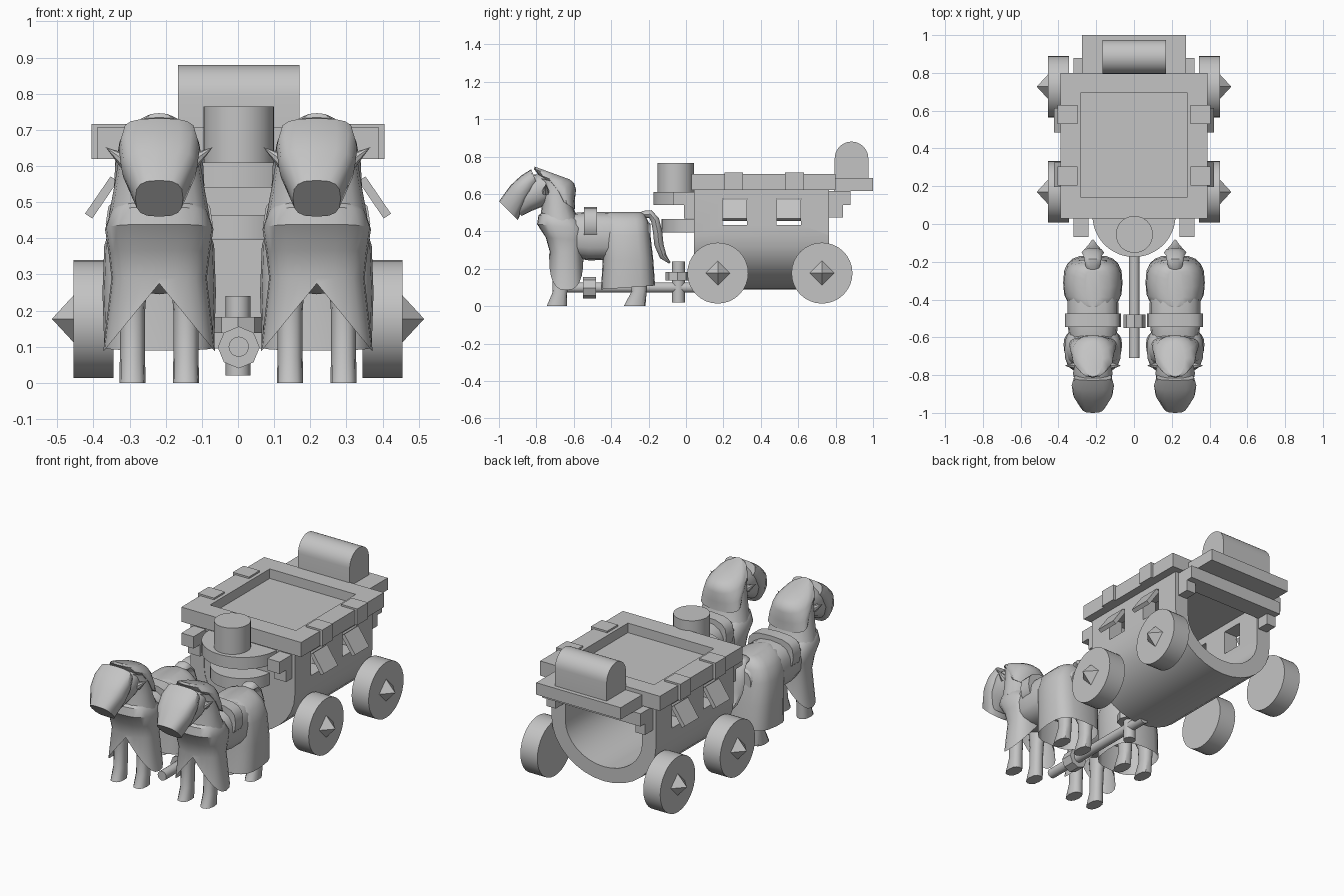
import bpy, bmesh, math
from mathutils import Matrix, Vector

if "Cube" in bpy.data.objects:
    bpy.data.objects.remove(bpy.data.objects["Cube"])

grey = bpy.data.materials.new("plain_grey")
grey.diffuse_color = (0.55, 0.55, 0.55, 1)
grey.use_nodes = True
grey.node_tree.nodes["Principled BSDF"].inputs["Base Color"].default_value = grey.diffuse_color


def finish(name, bm, smooth=True):
    bmesh.ops.recalc_face_normals(bm, faces=bm.faces)
    me = bpy.data.meshes.new(name)
    bm.to_mesh(me)
    bm.free()
    me.materials.append(grey)
    ob = bpy.data.objects.new(name, me)
    bpy.context.collection.objects.link(ob)
    if smooth:
        bpy.ops.object.select_all(action='DESELECT')
        ob.select_set(True)
        bpy.context.view_layer.objects.active = ob
        bpy.ops.object.shade_smooth_by_angle(angle=math.radians(38))
    return ob


def box(name, x0, x1, y0, y1, z0, z1):
    bm = bmesh.new()
    m = Matrix.Translation(((x0 + x1) / 2, (y0 + y1) / 2, (z0 + z1) / 2))
    m = m @ Matrix.Diagonal((abs(x1 - x0), y1 - y0, z1 - z0, 1))
    bmesh.ops.create_cube(bm, size=1, matrix=m)
    return finish(name, bm, False)


def cyl(name, c, r, depth, axis='Z', n=32, r2=None):
    rot = {'X': Matrix.Rotation(math.pi / 2, 4, 'Y'),
           'Y': Matrix.Rotation(math.pi / 2, 4, 'X'), 'Z': Matrix()}[axis]
    bm = bmesh.new()
    bmesh.ops.create_cone(bm, cap_ends=True, segments=n, radius1=r,
                          radius2=r if r2 is None else r2, depth=depth,
                          matrix=Matrix.Translation(c) @ rot)
    return finish(name, bm)


def extrude(name, pts, vec, to3d):
    """Extrude a flat outline along a vector."""
    bm = bmesh.new()
    f = bm.faces.new([bm.verts.new(to3d(a, b)) for a, b in pts])
    r = bmesh.ops.extrude_face_region(bm, geom=[f])
    bmesh.ops.translate(bm, vec=vec, verts=[v for v in r['geom'] if isinstance(v, bmesh.types.BMVert)])
    return finish(name, bm)


def loft(name, x, stations, n=16, power=0.85, hem=None, open_start=False):
    """Skin rings (y, z, half width, half depth, pitch) centred on x."""
    bm = bmesh.new()
    rings = []
    for i, (y, z, w, d, p) in enumerate(stations):
        ring = []
        for k in range(n):
            a = 2 * math.pi * k / n
            c, s = (math.copysign(abs(t) ** power, t) for t in (math.cos(a), math.sin(a)))
            v = Vector((x + c * w, y + s * d * math.cos(math.radians(p)),
                        z + s * d * math.sin(math.radians(p))))
            if hem and i == 0:
                v.z = hem(abs(c * w))
            ring.append(bm.verts.new(v))
        rings.append(ring)
    for a, b in zip(rings, rings[1:]):
        for k in range(n):
            bm.faces.new((a[k], a[(k + 1) % n], b[(k + 1) % n], b[k]))
    if not open_start:
        bm.faces.new(rings[0])
    bm.faces.new(rings[-1])
    return finish(name, bm)


# Wagon body: open-backed thick U shell with four window holes
def u_curve(w, h, n=16):
    return [(-w * math.cos(math.pi * k / n), 0.38 - h * math.sin(math.pi * k / n)) for k in range(n + 1)]


outer = [(-0.34, 0.62)] + u_curve(0.34, 0.29) + [(0.34, 0.62)]
inner = [(-0.25, 0.62)] + u_curve(0.25, 0.205) + [(0.25, 0.62)]
body = extrude("wagon_body", outer + inner[::-1], (0, 0.722, 0), lambda a, b: (a, 0.043, b))
extrude("front_wall", inner, (0, 0.05, 0), lambda a, b: (a, 0.045, b))
for y in (0.26, 0.55):
    cutter = box("window_cutter", -0.5, 0.5, y - 0.065, y + 0.065, 0.435, 0.575)
    cutter.hide_render = True
    cutter.hide_viewport = True
    mod = body.modifiers.new("window", 'BOOLEAN')
    mod.operation = 'DIFFERENCE'
    mod.object = cutter
    mod.solver = 'EXACT'

# Roof slab with raised square-edged rim
box("roof_panel", -0.30, 0.30, 0.12, 0.715, 0.62, 0.65)
for s in (-1, 1):
    box("roof_side_rim", s * 0.28, s * 0.39, 0.03, 0.80, 0.62, 0.706)
box("roof_front_rim", -0.28, 0.28, 0.03, 0.14, 0.62, 0.706)
box("roof_back_rim", -0.28, 0.28, 0.695, 0.80, 0.62, 0.706)

# Rear shelf, ledge and arched chest
box("rear_shelf", -0.275, 0.275, 0.79, 1.0, 0.615, 0.685)
box("rear_ledge", -0.32, 0.32, 0.765, 0.88, 0.54, 0.615)
arch = [(0.795, 0.685)] + [(0.885 - 0.09 * math.cos(math.pi * k / 16), 0.79 + 0.09 * math.sin(math.pi * k / 16))
                           for k in range(17)] + [(0.975, 0.685)]
extrude("chest", arch, (0.336, 0, 0), lambda a, b: (-0.166, a, b))


# Driver seat, foot board and barrel
def half_disc(name, r, z0, z1):
    pts = [(r * math.cos(math.pi * k / 24), 0.045 - r * math.sin(math.pi * k / 24)) for k in range(25)]
    extrude(name, pts, (0, 0, z1 - z0), lambda a, b: (a, b, z0))


half_disc("seat", 0.22, 0.54, 0.61)
half_disc("foot_board", 0.175, 0.395, 0.465)
cyl("barrel", (0.002, -0.055, 0.687), 0.098, 0.155)

for s in (-1, 1):
    # Brackets, roof clips, window flaps
    box("front_bracket", s * 0.24, s * 0.32, -0.07, 0.045, 0.54, 0.61)
    box("front_bracket_step", s * 0.24, s * 0.32, -0.01, 0.045, 0.47, 0.54)
    box("rear_bracket_step", s * 0.26, s * 0.32, 0.765, 0.84, 0.475, 0.54)
    for y in (0.255, 0.58):
        box("roof_clip", s * 0.30, s * 0.405, y - 0.05, y + 0.05, 0.62, 0.716)
    for y in (0.26, 0.55):
        bm = bmesh.new()
        m = Matrix.Translation((s * 0.378, y, 0.513)) @ Matrix.Rotation(-s * 0.6, 4, 'Y')
        bmesh.ops.create_cube(bm, size=1, matrix=m @ Matrix.Diagonal((0.024, 0.13, 0.125, 1)))
        finish("window_flap", bm, False)
    # Wheels with pyramid hubs
    for y in (0.17, 0.727):
        cyl("wheel", (s * 0.40, y, 0.177), 0.163, 0.11, 'X')
        r = (0.065, 0) if s > 0 else (0, 0.065)
        cyl("hub", (s * 0.485, y, 0.177), r[0], 0.06, 'X', 4, r[1])

# Draw pole, collars and hitch pin
cyl("draw_pole", (0.002, -0.31, 0.10), 0.028, 0.80, 'Y', 16)
cyl("pole_collar", (0.002, -0.515, 0.098), 0.058, 0.07, 'Y', 8)
cyl("hitch_pin", (0, -0.04, 0.13), 0.034, 0.22, 'Z', 16)
cyl("hitch_collar", (0, -0.045, 0.16), 0.065, 0.045, 'Z', 8)

# Pair of armoured horses
for x in (-0.218, 0.218):
    loft("torso", x, [(-0.70, 0.38, 0.10, 0.09, 90), (-0.64, 0.38, 0.12, 0.115, 90),
                      (-0.52, 0.375, 0.135, 0.13, 90), (-0.42, 0.375, 0.135, 0.128, 90),
                      (-0.25, 0.37, 0.12, 0.12, 90), (-0.19, 0.37, 0.07, 0.07, 90)], 16, 0.75)
    loft("girth_band", x, [(-0.545, 0.44, 0.148, 0.09, 90), (-0.475, 0.44, 0.148, 0.09, 90)], 16, 0.65)
    loft("rear_blanket", x, [(-0.31, 0.10, 0.152, 0.145, 4), (-0.31, 0.25, 0.157, 0.135, 0),
                             (-0.32, 0.38, 0.152, 0.13, 0), (-0.325, 0.45, 0.13, 0.125, 0),
                             (-0.335, 0.49, 0.09, 0.115, 0), (-0.34, 0.503, 0.04, 0.10, 0)],
         20, 0.65, open_start=True)
    # Chest armour: notched skirt swelling up into a shoulder mantle
    loft("chest_skirt", x, [(-0.64, 0.09, 0.155, 0.092, 0), (-0.64, 0.29, 0.132, 0.088, 0),
                            (-0.645, 0.36, 0.14, 0.105, -4), (-0.665, 0.425, 0.15, 0.132, -6),
                            (-0.675, 0.47, 0.135, 0.115, -8), (-0.675, 0.50, 0.11, 0.08, -10)],
         24, 0.75, hem=lambda w: max(0.08, 0.275 - 1.22 * w), open_start=True)
    loft("neck", x, [(-0.67, 0.46, 0.14, 0.11, -10), (-0.685, 0.54, 0.125, 0.085, -12),
                     (-0.69, 0.62, 0.112, 0.09, -18), (-0.70, 0.66, 0.105, 0.10, -18)])
    # Crest plate over the top of the neck
    loft("neck_plate", x, [(-0.635, 0.545, 0.125, 0.05, -35), (-0.655, 0.60, 0.122, 0.07, -30),
                           (-0.69, 0.665, 0.11, 0.11, -22), (-0.705, 0.695, 0.085, 0.115, -20),
                           (-0.715, 0.712, 0.05, 0.10, -20)])
    # Head and face plate
    loft("head", x, [(-0.72, 0.64, 0.09, 0.07, 110), (-0.79, 0.62, 0.105, 0.09, 112),
                     (-0.86, 0.575, 0.09, 0.075, 122), (-0.92, 0.525, 0.06, 0.06, 135)])
    loft("face_plate", x, [(-0.812, 0.693, 0.10, 0.042, 112), (-0.855, 0.65, 0.112, 0.055, 118),
                           (-0.90, 0.595, 0.105, 0.064, 126), (-0.95, 0.51, 0.066, 0.071, 135)], 16, 0.7)
    # Tail sweeping up then down
    loft("tail", x, [(-0.26, 0.46, 0.03, 0.02, 110), (-0.225, 0.49, 0.038, 0.022, 110),
                     (-0.19, 0.492, 0.045, 0.023, 75), (-0.165, 0.46, 0.05, 0.024, 25),
                     (-0.152, 0.40, 0.06, 0.026, 5), (-0.145, 0.33, 0.05, 0.026, 8),
                     (-0.122, 0.265, 0.03, 0.02, 25), (-0.087, 0.232, 0.006, 0.006, 45)], 10, 1)
    for s in (-1, 1):
        lx = x + s * 0.074
        loft("front_leg", lx, [(-0.69, 0, 0.036, 0.055, 0), (-0.675, 0.07, 0.035, 0.04, 0),
                               (-0.67, 0.20, 0.035, 0.04, 0), (-0.66, 0.33, 0.045, 0.06, 0)], 12)
        loft("hind_leg", lx, [(-0.275, 0, 0.036, 0.058, 0), (-0.25, 0.08, 0.034, 0.04, 0),
                              (-0.25, 0.17, 0.036, 0.045, 0), (-0.29, 0.33, 0.05, 0.08, 0)], 12)
        # Ear spike pointing up and outward
        bm = bmesh.new()
        m = Matrix.Translation((x + s * 0.12, -0.75, 0.632)) @ Matrix.Rotation(s * 0.95, 4, 'Y')
        bmesh.ops.create_cone(bm, cap_ends=True, segments=8, radius1=0.022, radius2=0, depth=0.07, matrix=m)
        finish("ear", bm)
